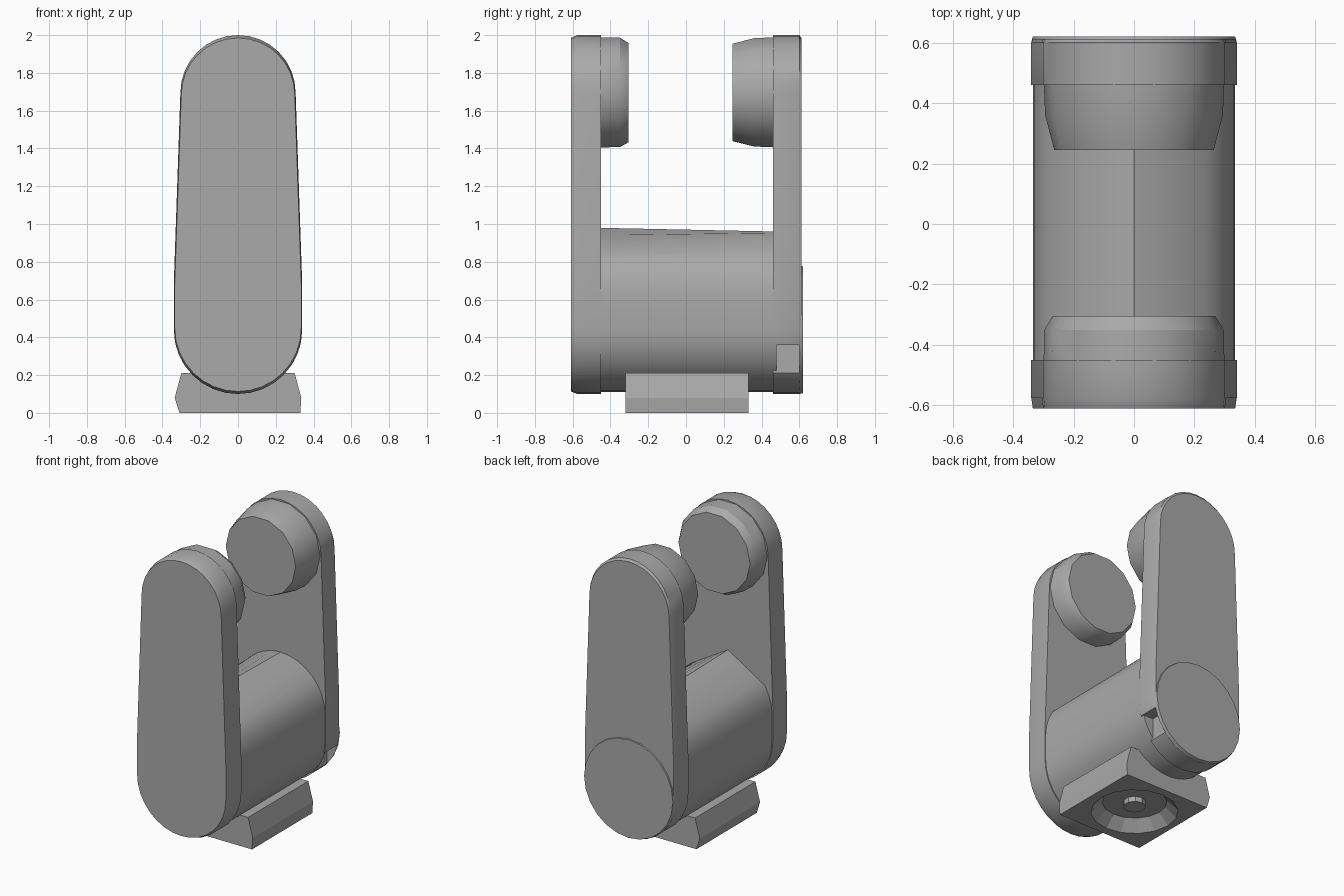
import bpy, bmesh, math

cube = bpy.data.objects.get("Cube")
if cube:
    bpy.data.objects.remove(cube, do_unlink=True)

grey = bpy.data.materials.new("plain_grey")
grey.use_nodes = True
grey.diffuse_color = (0.4, 0.4, 0.4, 1)
grey.node_tree.nodes["Principled BSDF"].inputs["Base Color"].default_value = (0.4, 0.4, 0.4, 1)


def arc(radius, height, start, end, steps):
    """Points (x, z) on an arc centred on x = 0."""
    angles = [math.radians(start + (end - start) * i / steps) for i in range(steps + 1)]
    return [(radius * math.cos(a), height + radius * math.sin(a)) for a in angles]


def capsule(top_r, top_z, bottom_r, bottom_z, shoulder=None):
    """Upright outline, round at both ends, with optional straight lower sides."""
    sides = [(bottom_r, shoulder)] if shoulder else []
    return (sides + arc(top_r, top_z, 0, 180, 16)
            + [(-x, z) for x, z in sides] + arc(bottom_r, bottom_z, 180, 360, 16))


def scaled(outline, factor, height):
    return [(x * factor, height + (z - height) * factor) for x, z in outline]


def loft(name, sections, smooth=True):
    """Skin a list of (y, outline) sections and cap both ends."""
    bm = bmesh.new()
    rings = [[bm.verts.new((x, y, z)) for x, z in outline] for y, outline in sections]
    for a, b in zip(rings, rings[1:]):
        for i in range(len(a)):
            j = (i + 1) % len(a)
            bm.faces.new((a[i], a[j], b[j], b[i]))
    bm.faces.new(rings[0])
    bm.faces.new(rings[-1])
    bmesh.ops.recalc_face_normals(bm, faces=bm.faces)
    mesh = bpy.data.meshes.new(name)
    bm.to_mesh(mesh)
    bm.free()
    obj = bpy.data.objects.new(name, mesh)
    bpy.context.collection.objects.link(obj)
    mesh.materials.append(grey)
    if smooth:
        bpy.ops.object.select_all(action='DESELECT')
        obj.select_set(True)
        bpy.context.view_layer.objects.active = obj
        bpy.ops.object.shade_smooth_by_angle(angle=math.radians(30))
    return obj


def cut(target, cutter):
    cutter.hide_render = True
    cutter.hide_viewport = True
    cutter.display_type = 'WIRE'
    mod = target.modifiers.new("recess", 'BOOLEAN')
    mod.operation = 'DIFFERENCE'
    mod.solver = 'EXACT'
    mod.object = cutter


def box(x0, x1, z0, z1):
    return [(x0, z0), (x1, z0), (x1, z1), (x0, z1)]


# Upright arms with a softened outer edge
arm = capsule(0.305, 1.695, 0.34, 0.44, 0.68)
slim = scaled(arm, 0.985, 1.0)
loft("front_arm", [(-0.61, slim), (-0.575, arm), (-0.45, arm)])
back_arm = loft("back_arm", [(0.46, arm), (0.6, arm), (0.612, slim)])

# Pivot bosses on the inner side of the arm tops
boss = arc(0.3, 1.697, 0, 360 - 360 / 14, 13)
loft("front_boss", [(-0.5, boss), (-0.35, scaled(boss, 0.99, 1.69)),
                    (-0.305, scaled(boss, 0.9, 1.68))])
loft("back_boss", [(0.5, boss), (0.36, scaled(boss, 0.98, 1.7)),
                   (0.245, scaled(boss, 0.88, 1.69))])

# Barrel between the arms: round at the back, ridged at the front
barrel = capsule(0.335, 0.625, 0.335, 0.445)
ridge = [(x, min(0.98 - 0.6 * abs(x), 0.98) if z > 0.79 else z) for x, z in barrel]
loft("barrel", [(-0.47, ridge), (0.48, barrel)])

# Raised disc at the foot of the back arm
disc = arc(0.34, 0.44, 0, 345, 23)
loft("back_disc", [(0.6, disc), (0.62, scaled(disc, 0.985, 0.44))])

# Small notch in the left side of the back arm
cut(back_arm, loft("notch_cutter", [(0.45, box(0.25, 0.5, 0.21, 0.36)),
                                   (0.6, box(0.25, 0.5, 0.21, 0.36))], False))

# Square foot, slightly flared towards the ground
foot_outline = [(-0.31, 0), (0.33, 0), (0.335, 0.08), (0.3, 0.21), (-0.3, 0.21), (-0.335, 0.08)]
foot = loft("foot", [(-0.32, foot_outline), (0.33, foot_outline)], False)

# Round dished recess and hub under the foot
bpy.ops.mesh.primitive_cone_add(vertices=16, radius1=0.28, radius2=0.2, depth=0.08,
                                location=(0, 0.005, 0.03))
dish = bpy.context.object
dish.name = "dish_cutter"
dish.data.materials.append(grey)
cut(foot, dish)
bpy.ops.mesh.primitive_cylinder_add(vertices=10, radius=0.07, depth=0.04,
                                    location=(0, 0.005, 0.055))
hub = bpy.context.object
hub.name = "foot_hub"
hub.data.materials.append(grey)
